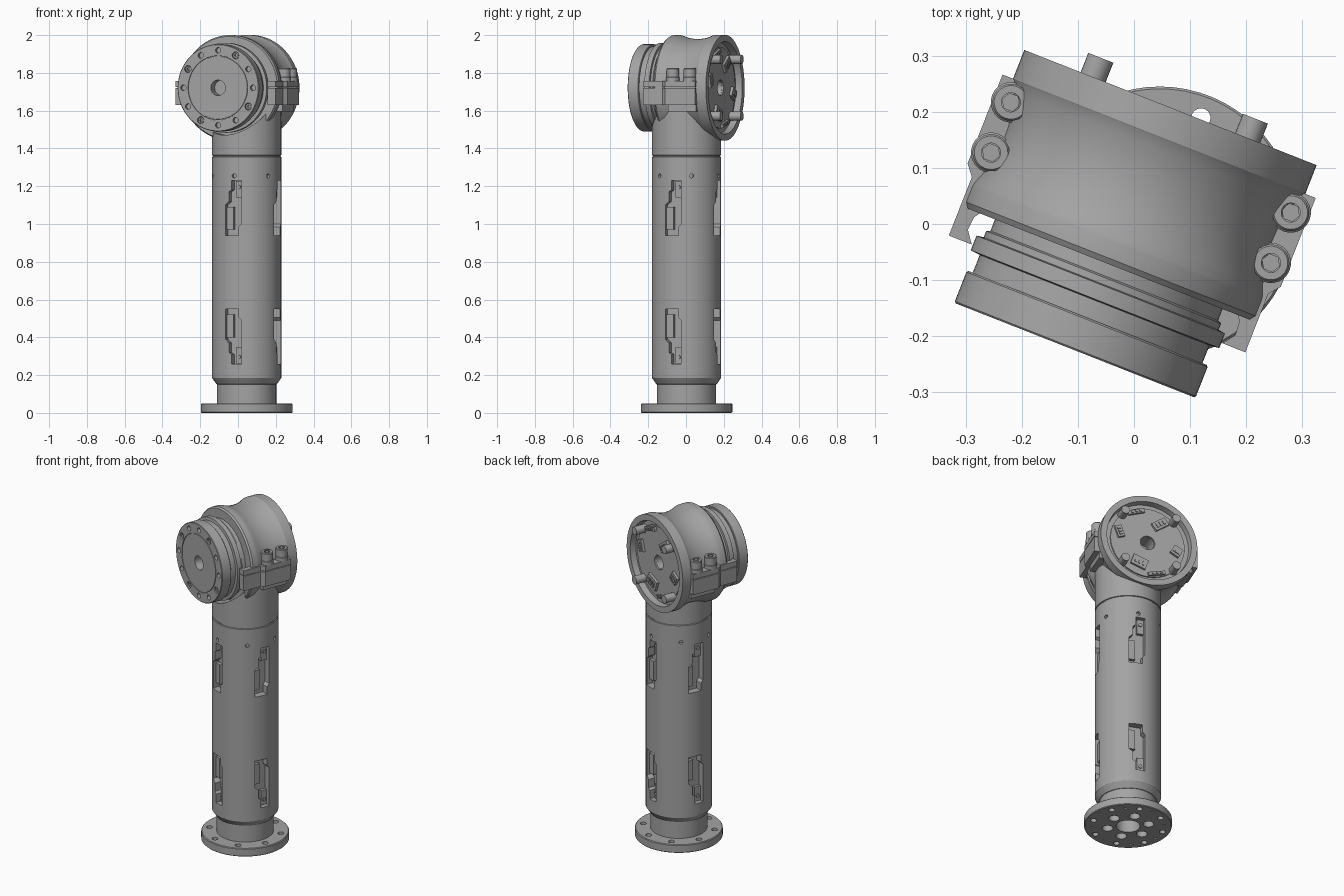
import bpy, bmesh
from math import sin, cos, pi, radians
from mathutils import Matrix, Vector

if "Cube" in bpy.data.objects:
    bpy.data.objects.remove(bpy.data.objects["Cube"], do_unlink=True)

grey = bpy.data.materials.new("machined grey")
grey.use_nodes = True
COLOR = (0.37, 0.37, 0.37, 1)
grey.diffuse_color = COLOR
grey.node_tree.nodes["Principled BSDF"].inputs["Base Color"].default_value = COLOR


def frame(x, y, z, origin):
    """Matrix from three axes and an origin."""
    m = Matrix((x, y, z)).transposed().to_4x4()
    m.translation = Vector(origin)
    return m


def lathe(bm, profile, matrix, n=64):
    """Revolve (radius, height) points about the local z axis."""
    rings = [[bm.verts.new(matrix @ Vector((r * cos(2 * pi * i / n), r * sin(2 * pi * i / n), h)))
              for i in range(n)] for r, h in profile]
    for a, b in zip(rings, rings[1:]):
        for i in range(n):
            j = (i + 1) % n
            bm.faces.new((a[i], a[j], b[j], b[i]))
    bmesh.ops.remove_doubles(bm, verts=[v for r in rings for v in r], dist=1e-5)


def cyl(bm, r, h0, h1, matrix, at=(0, 0), n=24):
    lathe(bm, [(0, h0), (r, h0), (r, h1), (0, h1)], matrix @ Matrix.Translation((*at, 0)), n)


def prism(bm, outline, h0, h1, matrix):
    """Extrude a local xy outline between two heights."""
    low, high = ([bm.verts.new(matrix @ Vector((x, y, h))) for x, y in outline] for h in (h0, h1))
    bm.faces.new(low)
    bm.faces.new(high)
    for i in range(len(low)):
        j = (i + 1) % len(low)
        bm.faces.new((low[i], low[j], high[j], high[i]))


def rect(x0, x1, y0, y1):
    return [(x0, y0), (x1, y0), (x1, y1), (x0, y1)]


def make(name, bm, cutter=None):
    """Turn a bmesh into a shaded object, optionally cut by another bmesh."""
    def to_object(label, b):
        bmesh.ops.recalc_face_normals(b, faces=b.faces[:])
        me = bpy.data.meshes.new(label)
        b.to_mesh(me)
        b.free()
        me.materials.append(grey)
        ob = bpy.data.objects.new(label, me)
        bpy.context.collection.objects.link(ob)
        return ob
    obj = to_object(name, bm)
    if cutter:
        tool = to_object(name + "_cutter", cutter)
        tool.hide_render = True
        mod = obj.modifiers.new("cut", "BOOLEAN")
        mod.operation, mod.solver, mod.object = "DIFFERENCE", "EXACT", tool
        bpy.context.view_layer.update()
        done = obj.evaluated_get(bpy.context.evaluated_depsgraph_get())
        mesh = bpy.data.meshes.new_from_object(done)
        obj.modifiers.clear()
        obj.data = mesh
        bpy.data.objects.remove(tool, do_unlink=True)
    obj.data.shade_smooth()
    obj.data.set_sharp_from_angle(angle=radians(30))
    return obj


# Frames: upright column, and head axis turned in plan
UP = Vector((0, 0, 1))
TURN = radians(-21.5)
SIDE = Vector((cos(TURN), sin(TURN), 0))
FRONT = Vector((sin(TURN), -cos(TURN), 0))
COLUMN = Matrix.Translation((0.046, 0.003, 0))
BACK = (0.065, 0.2075, 1.721)
HEAD = frame(SIDE, UP, FRONT, BACK)


def ring_points(count, radius, start=0.0):
    return [(radius * cos(start + 2 * pi * i / count), radius * sin(start + 2 * pi * i / count))
            for i in range(count)]


# Base flange with neck and bolt holes
bm, cut = bmesh.new(), bmesh.new()
lathe(bm, [(0, 0), (0.238, 0), (0.242, 0.004), (0.242, 0.046), (0.238, 0.05),
           (0.157, 0.05), (0.157, 0.17), (0, 0.17)], COLUMN)
for p in ring_points(8, 0.2, TURN):
    cyl(cut, 0.017, -0.01, 0.06, COLUMN, p)
for p in ring_points(8, 0.2, TURN + pi / 8):
    cyl(cut, 0.008, -0.01, 0.03, COLUMN, p, 12)
for p in ring_points(6, 0.115, TURN + pi / 6):
    cyl(cut, 0.03, -0.01, 0.04, COLUMN, p)
cyl(cut, 0.066, -0.01, 0.12, COLUMN, n=32)
make("base_flange", bm, cut)

# Column tube with stepped service slots and small screw holes
R = 0.183
bm, cut = bmesh.new(), bmesh.new()
lathe(bm, [(0, 0.15), (0.152, 0.15), (0.16, 0.152), (R, 0.185), (R, 1.355),
           (R - 0.005, 1.357), (R - 0.005, 1.362), (R, 1.364), (R, 1.62), (0, 1.62)], COLUMN)
SLOT = [(-0.015, 1.23), (0.04, 1.23), (0.04, 1.0), (0.025, 0.985), (0.025, 0.94),
        (-0.052, 0.94), (-0.052, 1.1), (-0.03, 1.12), (-0.03, 1.17), (-0.015, 1.18)]
flip = lambda pts: [(x, 1.49 - z) for x, z in pts]
inner = bmesh.new()
for k in range(4):
    out = Matrix.Rotation(k * pi / 2, 3, 'Z') @ FRONT
    face = frame(UP.cross(out), UP, out, COLUMN.translation)
    for mirror in (lambda p: p, flip):
        prism(cut, mirror(SLOT), 0.14, 0.25, face)
        prism(inner, mirror(rect(-0.05, -0.012, 0.97, 1.09)), 0.13, 0.16, face)
        prism(inner, mirror(rect(0.0, 0.038, 1.14, 1.228)), 0.13, 0.158, face)
        cyl(inner, 0.011, 0.13, 0.165, face, mirror([(0.018, 1.195)])[0], 16)
for k in range(6):
    out = Matrix.Rotation(k * pi / 3, 3, 'Z') @ FRONT
    cyl(cut, 0.011, 0.165, 0.25, frame(UP.cross(out), UP, out, COLUMN.translation), (0, 1.255), 16)
# clearance for the rotating front and the rear recess
cyl(cut, 0.25, 0.302, 0.6, HEAD, n=64)
cyl(cut, 0.25, -0.2, 0.06, HEAD, n=64)
make("column_tube", bm, cut)
make("slot_inserts", inner)

# Head housing: rear ring, waisted barrel, front lip
bm = bmesh.new()
waist = [(0.258 + 0.02 * abs(i / 5 - 1) ** 2, 0.058 + 0.0195 * i) for i in range(11)]
lathe(bm, [(0, 0.13), (0.04, 0.13), (0.04, 0.035), (0.24, 0.035), (0.245, 0.0), (0.28, 0.0),
           (0.28, 0.055)] + waist + [(0.279, 0.26), (0.279, 0.29), (0.272, 0.3), (0, 0.3)], HEAD, 96)
make("head_housing", bm)

# Side clamps with forward arms, bosses and socket screws
CLAMP = [(0.2, 0.055), (0.3, 0.055), (0.3, 0.225), (0.284, 0.245), (0.284, 0.357),
         (0.24, 0.357), (0.256, 0.335), (0.254, 0.31), (0.24, 0.29), (0.2, 0.28)]
for side, label in ((1, "left"), (-1, "right")):
    plan = frame(SIDE * side, FRONT, UP, BACK)
    bm = bmesh.new()
    prism(bm, CLAMP, -0.09, 0.0, plan)
    prism(bm, CLAMP[:4] + [(0.284, 0.357), (0.24, 0.357)] + CLAMP[6:], 0.004, 0.035, plan)
    prism(bm, [(0.2, 0.06), (0.27, 0.06), (0.27, 0.22), (0.2, 0.22)], -0.125, -0.09, plan)
    make(label + "_clamp", bm)
    bm = bmesh.new()
    for s in (0.0955, 0.192):
        at = plan @ Matrix.Translation((0.268, s, 0))
        lathe(bm, [(0, 0.03), (0.036, 0.03), (0.036, 0.055), (0.033, 0.058), (0.033, 0.1),
                   (0.03, 0.104), (0.017, 0.104)], at, 24)
        lathe(bm, [(0.017, 0.104), (0.017, 0.08), (0, 0.08)], at, 6)
    make(label + "_clamp_screws", bm)

# Stepped bearing rings behind the front plate
bm = bmesh.new()
lathe(bm, [(0, 0.29), (0.218, 0.29), (0.218, 0.322), (0.225, 0.325), (0.225, 0.337), (0.238, 0.339),
           (0.238, 0.367), (0.22, 0.369), (0.22, 0.41), (0, 0.41)], HEAD, 96)
make("bearing_rings", bm)

# Front output plate with bolt circle and centre bore
bm, cut = bmesh.new(), bmesh.new()
lathe(bm, [(0, 0.403), (0.228, 0.403), (0.231, 0.406), (0.231, 0.462), (0.228, 0.465),
           (0.171, 0.465), (0.17, 0.461), (0.167, 0.461), (0.166, 0.465), (0, 0.465)], HEAD, 96)
for i, p in enumerate(ring_points(12, 0.198)):
    cyl(cut, 0.019 if i % 3 == 2 else 0.015, 0.445, 0.5, HEAD, p, 20)
cyl(cut, 0.041, 0.41, 0.5, HEAD, n=32)
make("front_plate", bm, cut)
bm = bmesh.new()
for p in ring_points(12, 0.198)[2::3]:
    lathe(bm, [(0.008, 0.44), (0.008, 0.459), (0.016, 0.459), (0.016, 0.44)], HEAD @ Matrix.Translation((*p, 0)), 16)
make("front_plate_screws", bm)

# Rear recess: circuit board, standoffs and connectors
bm = bmesh.new()
lathe(bm, [(0.042, 0.04), (0.042, 0.027), (0.215, 0.027), (0.215, 0.04)], HEAD)
make("circuit_board", bm)
bm = bmesh.new()
for x in (-0.148, 0.148):
    for y in (-0.15, 0.15):
        cyl(bm, 0.024, -0.037, 0.05, HEAD, (x, y))
make("standoffs", bm)
bm = bmesh.new()
for x, y, w, h, turn in ((0.165, 0.04, 0.035, 0.02, 70), (0.05, -0.135, 0.045, 0.03, 20),
                         (-0.07, 0.125, 0.045, 0.025, -35), (-0.165, -0.03, 0.028, 0.028, 30),
                         (0.07, 0.18, 0.05, 0.012, -20), (-0.05, -0.19, 0.05, 0.01, -15)):
    at = HEAD @ Matrix.Translation((x, y, 0)) @ Matrix.Rotation(radians(turn), 4, 'Z')
    prism(bm, rect(-w, w, -h, h), 0.012, 0.035, at)
    for px in (-0.5, 0, 0.5):
        prism(bm, rect(px * w - 0.006, px * w + 0.006, -h / 2, h / 2), 0.006, 0.02, at)
make("connectors", bm)
